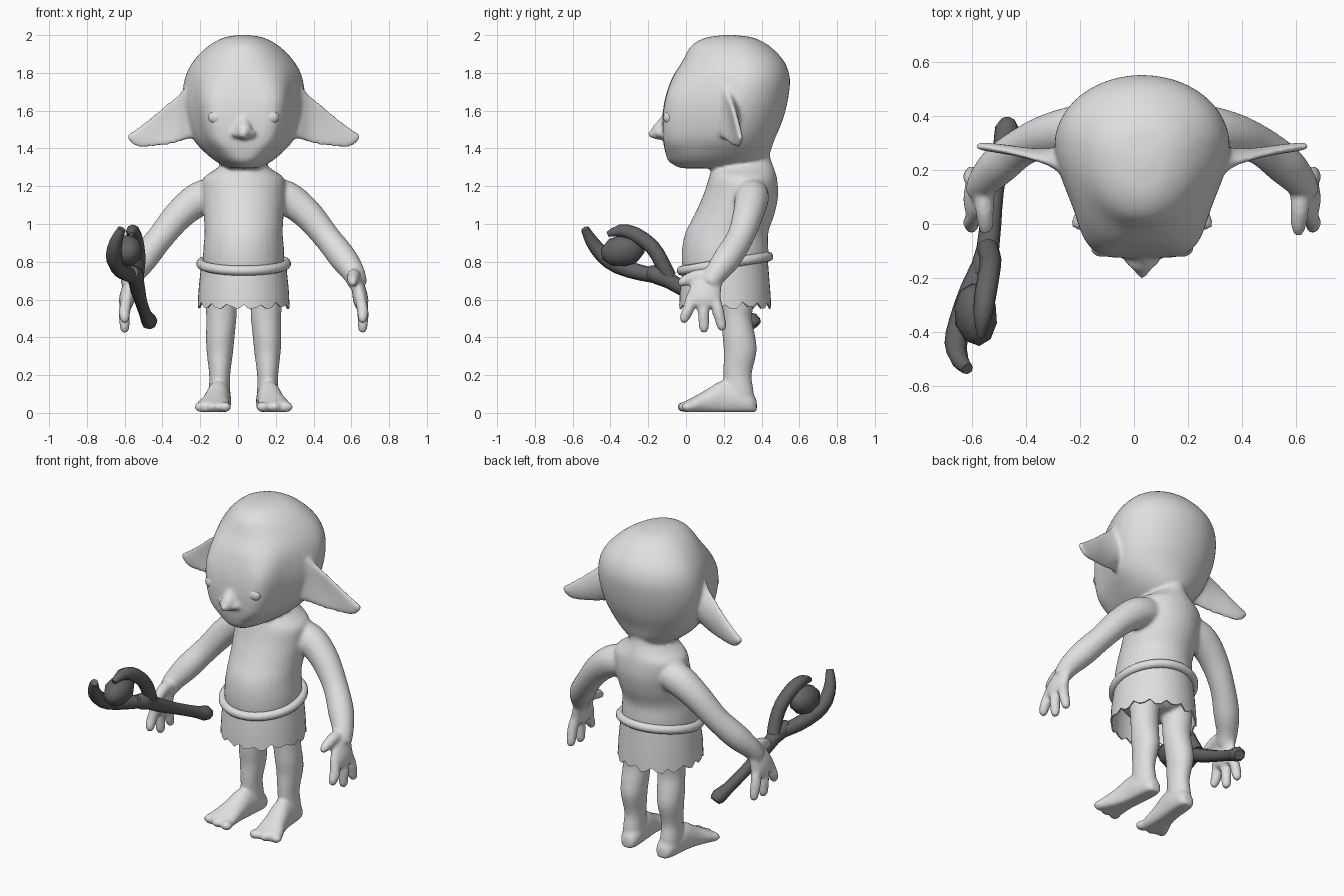
import bpy, math, random
from mathutils import Vector

if "Cube" in bpy.data.objects:
    bpy.data.objects.remove(bpy.data.objects["Cube"])

random.seed(4)
CX = 0.03  # symmetry plane of the body


def material(name, v):
    m = bpy.data.materials.new(name)
    m.diffuse_color = (v, v, v, 1)
    m.use_nodes = True
    m.node_tree.nodes["Principled BSDF"].inputs["Base Color"].default_value = m.diffuse_color
    return m


SKIN = material("pale_grey", 0.74)
WOOD = material("dark_grey", 0.125)


def select(obs):
    bpy.ops.object.select_all(action='DESELECT')
    for o in obs:
        o.select_set(True)
    bpy.context.view_layer.objects.active = obs[0]


def loft(name, rings, mat, closed=False, angle=60):
    """Skin a list of equal-sized rings of points."""
    n, k = len(rings[0]), len(rings)
    faces = []
    for i in range(k if closed else k - 1):
        a, b = i * n, (i + 1) % k * n
        faces += [(a + j, a + (j + 1) % n, b + (j + 1) % n, b + j) for j in range(n)]
    if not closed:
        faces += [tuple(range(n))[::-1], tuple(range((k - 1) * n, k * n))]
    me = bpy.data.meshes.new(name)
    me.from_pydata([p for r in rings for p in r], [], faces)
    me.materials.append(mat)
    ob = bpy.data.objects.new(name, me)
    bpy.context.collection.objects.link(ob)
    select([ob])
    bpy.ops.object.mode_set(mode='EDIT')
    bpy.ops.mesh.select_all(action='SELECT')
    bpy.ops.mesh.normals_make_consistent(inside=False)
    bpy.ops.object.mode_set(mode='OBJECT')
    bpy.ops.object.shade_smooth_by_angle(angle=math.radians(angle))
    return ob


def smooth_rows(rows, steps=4):
    """Catmull-Rom refinement of rows of numbers."""
    out = []
    for i in range(len(rows) - 1):
        q = [rows[max(0, min(len(rows) - 1, i + d))] for d in (-1, 0, 1, 2)]
        for s in range(steps):
            t = s / steps
            out.append([0.5 * (2 * b + (c - a) * t + (2 * a - 5 * b + 4 * c - d) * t * t
                               + (3 * b - a - 3 * c + d) * t ** 3) for a, b, c, d in zip(*q)])
    return out + [list(rows[-1])]


def tube(name, rows, mat, n=16, steps=4, closed=False, flat=1.0, angle=60):
    """Round tube through (x, y, z, radius); flat squeezes it sideways."""
    rows = smooth_rows(rows, steps) if steps > 1 else rows
    pts = [Vector(r[:3]) for r in rows]
    rings, k = [], len(pts)
    for i, p in enumerate(pts):
        a, b = (pts[i - 1], pts[(i + 1) % k]) if closed else (pts[max(i - 1, 0)], pts[min(i + 1, k - 1)])
        d = (b - a).normalized()
        ref = Vector((0, 0, 1)) if closed else Vector((1, 0, 0)) if mat == WOOD else Vector((0, 1, 0))
        if not closed and abs(d.dot(ref)) > 0.8:
            ref = Vector((0, 0, 1))
        u = (ref - d * ref.dot(d)).normalized()
        w = d.cross(u)
        r = rows[i][3]
        rings.append([p + u * r * math.cos(t) + w * r * flat * math.sin(t)
                      for t in (2 * math.pi * j / n for j in range(n))])
    return loft(name, rings, mat, closed, angle)


def ramp(v, a, b):
    t = max(0, min(1, (v - a) / (b - a)))
    return t * t * (3 - 2 * t)


def stack(name, rows, n=32, head=False):
    """Horizontal sections (z, x centre, half width, y front, y back)."""
    rings = []
    for z, x, hw, yf, yb in smooth_rows(rows):
        yc = yf + (0.61 if head else 0.5) * (yb - yf)
        box = ramp(z, 1.95, 1.65) * ramp(z, 1.27, 1.45)  # face is boxy only in the middle
        ring = []
        for j in range(n):
            t = 2 * math.pi * j / n
            f, s = math.cos(t), math.sin(t)
            w = hw * s
            if head and f > 0:
                w = math.copysign(abs(s) ** (1 - .64 * box), s) * hw * (1 - .17 * box * ramp(f, 0, .7))
            ring.append(Vector((x + w, yc - f * (yc - yf if f > 0 else yb - yc), z)))
        rings.append(ring)
    return loft(name, rings, SKIN)


def ellipsoid(name, loc, scale, mat, seg=20):
    bpy.ops.mesh.primitive_uv_sphere_add(segments=seg, ring_count=seg // 2, location=loc)
    ob = bpy.context.object
    ob.name, ob.scale = name, scale
    ob.data.materials.append(mat)
    bpy.ops.object.shade_smooth()
    return ob


# head and torso
parts = [stack("head", [
    (2.0, CX, .03, .20, .26), (1.985, CX, .11, .10, .36), (1.94, CX, .19, .025, .445),
    (1.86, CX, .268, -.02, .52), (1.77, CX, .312, -.075, .55), (1.66, CX, .324, -.112, .54),
    (1.55, CX, .306, -.126, .512), (1.45, CX, .268, -.122, .47), (1.38, CX, .207, -.11, .445),
    (1.33, CX, .145, -.09, .41), (1.295, CX, .08, -.03, .36)], 48, True)]
parts.append(stack("torso", [
    (1.42, CX, .10, .18, .435), (1.34, CX, .10, .17, .45), (1.29, CX, .15, .135, .468),
    (1.24, CX, .215, .12, .482), (1.15, CX, .22, .09, .488), (1.05, CX, .212, .045, .468),
    (.95, CX, .207, -.005, .435), (.85, CX, .215, -.022, .437), (.75, CX, .21, -.015, .43),
    (.66, CX, .18, .04, .40), (.61, CX, .10, .10, .33)]))
# nose
parts.append(tube("nose", [(CX, -.09, 1.59, .02), (CX, -.12, 1.53, .034), (CX, -.145, 1.49, .046),
                           (CX, -.175, 1.477, .028), (CX, -.2, 1.472, .012)], SKIN))
for s in (-1, 1):
    X = lambda x: CX + s * x
    parts.append(ellipsoid("nostril", (X(.038), -.13, 1.478), (.028, .03, .022), SKIN))
    # ear: thin blade, cupped toward the front
    rings = []
    for x, y, zc, hz, hy in smooth_rows([
            (.22, .22, 1.61, .16, .08), (.29, .235, 1.595, .145, .055), (.35, .25, 1.555, .125, .03),
            (.42, .262, 1.52, .105, .02), (.50, .275, 1.482, .075, .018), (.57, .284, 1.457, .047, .016),
            (.613, .288, 1.462, .016, .012)]):
        rings.append([Vector((X(x), y + hy * math.sin(t) - 1.5 * (hz * math.cos(t)) ** 2, zc + hz * math.cos(t)))
                      for t in (2 * math.pi * j / 32 for j in range(32))])
    parts.append(loft("ear", rings, SKIN))
    # arm, palm, fingers and thumb
    parts.append(tube("arm", [(X(.10), .34, 1.16, .085), (X(.22), .348, 1.14, .092), (X(.335), .33, 1.055, .082),
                              (X(.44), .287, .93, .072), (X(.526), .22, .82, .074), (X(.582), .16, .74, .061),
                              (X(.605), .12, .68, .05)], SKIN))
    parts.append(tube("palm", [(X(.575), .155, .75, .052), (X(.602), .118, .68, .077), (X(.618), .095, .61, .092),
                               (X(.622), .09, .565, .08)], SKIN, flat=.45))
    for y0, y1, z1 in ((.03, -.008, .49), (.09, .095, .44), (.15, .188, .45)):
        parts.append(tube("finger", [(X(.615), y0, .62, .029), (X(.63), (y0 + y1) / 2, .545, .031),
                                     (X(.63), y1, z1 + .012, .027), (X(.626), y1, z1 - .016, .015)], SKIN, 12))
    parts.append(tube("thumb", [(X(.585), .13, .725, .038), (X(.583), .06, .725, .035), (X(.578), -.005, .70, .029),
                                (X(.578), -.04, .68, .017)], SKIN, 12))
    # leg
    parts.append(stack("leg", [
        (.80, X(.10), .09, .13, .38), (.60, X(.118), .085, .18, .36), (.50, X(.118), .08, .19, .35),
        (.40, X(.124), .076, .193, .368), (.32, X(.126), .07, .2, .374), (.20, X(.127), .056, .198, .348),
        (.10, X(.127), .057, .21, .36), (.02, X(.122), .048, .25, .345)], 24))
    # foot: sections along y
    rings = []
    for y, x, hw, h in smooth_rows([
            (.375, .12, .028, .07), (.345, .122, .053, .11), (.27, .127, .062, .15), (.19, .135, .064, .17),
            (.11, .148, .072, .125), (.04, .162, .088, .085), (-.01, .17, .092, .06)]):
        rings.append([Vector((X(x) + hw * math.cos(t), y, max(.004, h * (.45 + .55 * math.sin(t)))))
                      for t in (2 * math.pi * j / 24 for j in range(24))])
    parts.append(loft("foot", rings, SKIN))
    for x, y, r in ((.10, -.014, .036), (.165, -.008, .033), (.228, .01, .033)):
        parts.append(ellipsoid("toe", (X(x), y, .032), (r, .034, .028), SKIN))
    # eye
    ellipsoid("eye", (X(.145), -.091, 1.565), (.043, .03, .037), SKIN)

# blend all skin parts into one smooth body
select(parts)
bpy.ops.object.join()
body = bpy.context.object
body.name = "body"
m = body.modifiers.new("blend", 'REMESH')
m.mode, m.voxel_size, m.use_smooth_shade = 'VOXEL', .01, True
m = body.modifiers.new("soften", 'SMOOTH')
m.factor, m.iterations = .5, 9

# belt, lower at the front
oval = lambda t, rx, ry: (CX + rx * math.sin(t), .207 - ry * math.cos(t))
turns = [2 * math.pi * j / 48 for j in range(48)]
tube("belt", [(*oval(t, .225, .23), .79 - .037 * math.cos(t), .026) for t in turns], SKIN, 10, 1, True)

# ragged loincloth
rows = [[], [], []]
for j, t in enumerate(turns):
    low = .562 + (.016 if j % 3 == 0 else -.004) + random.uniform(-.01, .01)
    for row, z, g in zip(rows, (.785 - .035 * math.cos(t), .66, low), (.225, .238, .243)):
        row.append(Vector((*oval(t, g, g), z)))
cloth = loft("loincloth", rows, SKIN)
bpy.ops.object.mode_set(mode='EDIT')
bpy.ops.mesh.select_all(action='DESELECT')
bpy.ops.object.mode_set(mode='OBJECT')
for p in cloth.data.polygons:  # remove the end caps
    p.select = len(p.vertices) > 4
bpy.ops.object.mode_set(mode='EDIT')
bpy.ops.mesh.delete(type='ONLY_FACE')
bpy.ops.object.mode_set(mode='OBJECT')
cloth.modifiers.new("thickness", 'SOLIDIFY').thickness = .008

# forked staff with a gem between the prongs
tube("staff_shaft", [(-.462, .375, .465, .03), (-.47, .35, .485, .044), (-.487, .28, .515, .034),
                     (-.515, .12, .59, .034), (-.53, 0, .65, .04), (-.54, -.09, .70, .042),
                     (-.55, -.15, .73, .05), (-.56, -.20, .745, .035)], WOOD, 8, 2, angle=50)
tube("staff_lower_prong", [(-.55, -.13, .72, .038), (-.60, -.24, .742, .042), (-.64, -.36, .78, .044),
                           (-.658, -.44, .835, .042), (-.645, -.50, .91, .034), (-.615, -.535, .975, .022)],
     WOOD, 8, 2, angle=50)
tube("staff_upper_prong", [(-.54, -.09, .72, .04), (-.53, -.13, .80, .04), (-.535, -.18, .88, .04),
                           (-.55, -.27, .945, .04), (-.56, -.35, .965, .032), (-.565, -.415, .945, .014)],
     WOOD, 8, 2, angle=50)
gem = ellipsoid("gem", (-.585, -.335, .858), (.08, .12, .085), WOOD, 10)
gem.rotation_euler = (.15, .2, .1)
bpy.ops.object.shade_smooth_by_angle(angle=math.radians(40))
